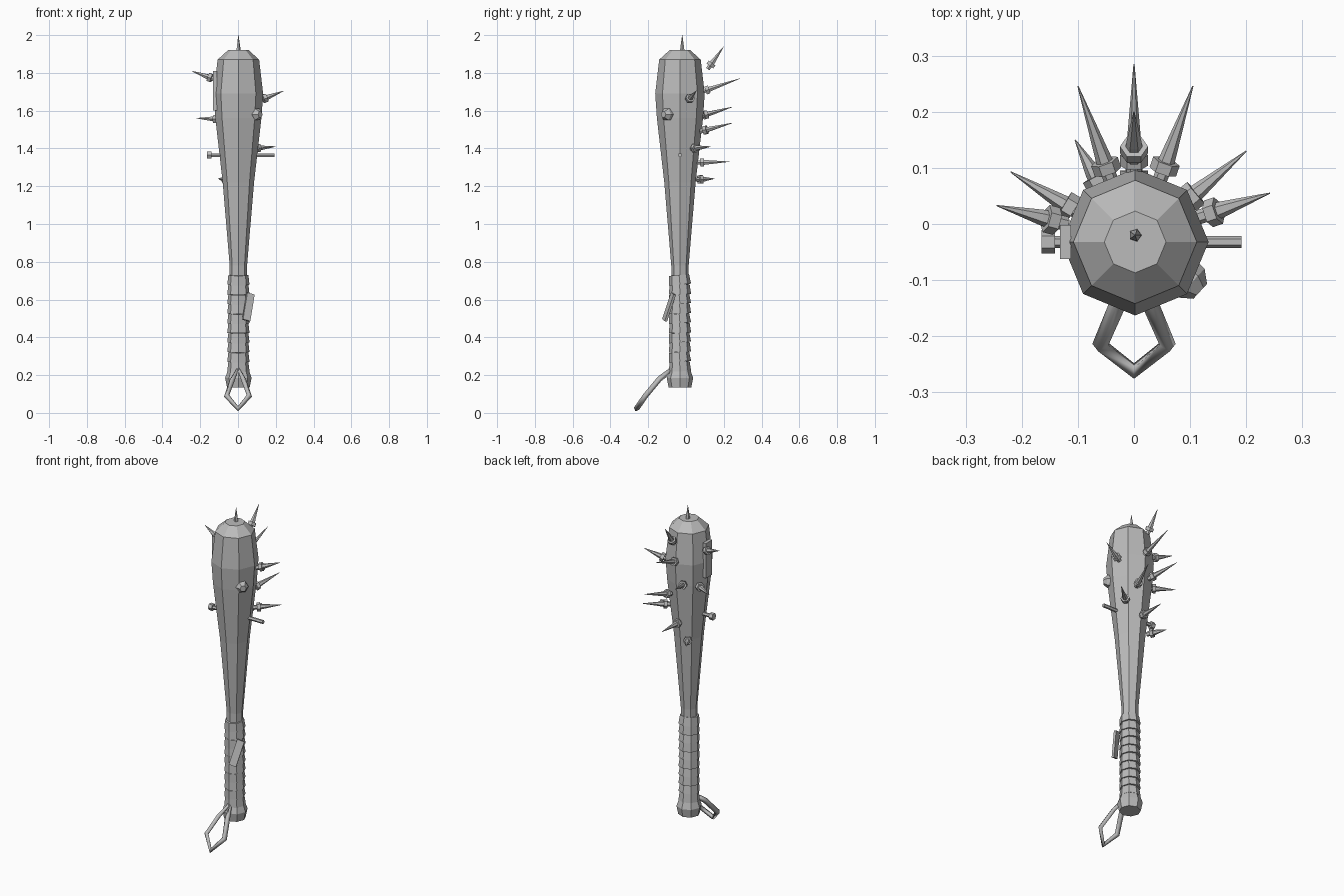
import bpy, bmesh, math
from mathutils import Vector, Matrix

if "Cube" in bpy.data.objects:
    bpy.data.objects.remove(bpy.data.objects["Cube"])

CY = -0.032  # depth of the club's axis
grey = bpy.data.materials.new("grey")
grey.diffuse_color = (0.5, 0.5, 0.5, 1)
grey.use_nodes = True
grey.node_tree.nodes["Principled BSDF"].inputs["Base Color"].default_value = grey.diffuse_color


def finish(name, bm):
    bmesh.ops.recalc_face_normals(bm, faces=bm.faces[:])
    mesh = bpy.data.meshes.new(name)
    bm.to_mesh(mesh)
    bm.free()
    mesh.materials.append(grey)
    ob = bpy.data.objects.new(name, mesh)
    bpy.context.collection.objects.link(ob)
    return ob


def lathe(bm, profile, sides=8, matrix=Matrix()):
    """Rings of (radius, height), capped at both ends."""
    rings = []
    for r, h in profile:
        rings.append([bm.verts.new(matrix @ Vector((
            r * math.cos(math.tau * i / sides),
            r * math.sin(math.tau * i / sides), h))) for i in range(sides)])
    for a, b in zip(rings, rings[1:]):
        for i in range(sides):
            j = (i + 1) % sides
            bm.faces.new((a[i], a[j], b[j], b[i]))
    bm.faces.new(rings[0][::-1])
    bm.faces.new(rings[-1])


def aim(base, tip):
    d = Vector(tip) - Vector(base)
    return Matrix.Translation(base) @ d.to_track_quat('Z', 'Y').to_matrix().to_4x4(), d.length


def box(name, loc, size, rot=(0, 0, 0)):
    bm = bmesh.new()
    bmesh.ops.create_cube(bm, size=1, matrix=Matrix.Diagonal((*size, 1)))
    ob = finish(name, bm)
    ob.location, ob.rotation_euler = loc, rot
    return ob


axis = Matrix.Translation((0.002, CY, 0))

# Club body, swelling towards the top
bm = bmesh.new()
lathe(bm, [(0.045, 0.18), (0.046, 0.78), (0.083, 1.22), (0.122, 1.56),
           (0.131, 1.69), (0.110, 1.87), (0.055, 1.92)], 8, axis)
finish("club_body", bm)

# Pommel
bm = bmesh.new()
lathe(bm, [(0.06, 0.135), (0.07, 0.185), (0.056, 0.225)], 8, axis)
finish("pommel", bm)

# Grip wrapped in slightly tilted, overlapping bands
bm = bmesh.new()
bands = 10
step = 0.51 / bands
for k in range(bands):
    m = Matrix.Translation((0.002, CY, 0.22 + k * step)) @ Matrix.Rotation(
        math.radians(5 if k % 2 else 2), 4, 'X')
    lathe(bm, [(0.059, 0), (0.053, step)], 8, m)
finish("grip_wrap", bm)

# Loose end of the wrap
box("wrap_tail", (0.055, -0.09, 0.56), (0.042, 0.014, 0.15),
    (math.radians(-14), math.radians(15), math.radians(20)))

# Spikes with collars: base point, tip point
spikes = [
    ((0, 0.115, 1.82), (0, 0.20, 1.94)),
    ((0, 0.085, 1.70), (0, 0.285, 1.77)),
    ((-0.04, 0.075, 1.57), (-0.10, 0.246, 1.62)),
    ((0.045, 0.075, 1.49), (0.105, 0.246, 1.535)),
    ((0, 0.055, 1.325), (0, 0.23, 1.33)),
    ((-0.05, 0.05, 1.235), (-0.105, 0.15, 1.24)),
    ((-0.09, 0.015, 1.555), (-0.22, 0.093, 1.56)),
    ((-0.12, 0.0, 1.765), (-0.245, 0.033, 1.81)),
    ((0.08, 0.03, 1.40), (0.20, 0.13, 1.41)),
    ((0.115, 0.012, 1.655), (0.242, 0.055, 1.705)),
]
bm = bmesh.new()
for base, tip in spikes:
    m, length = aim(base, tip)
    lathe(bm, [(0.013, 0), (0.013, 0.025)], 6, m)
    lathe(bm, [(0.025, 0.02), (0.025, 0.04)], 6, m)
    lathe(bm, [(0.015, 0.04), (0.014, 0.05), (0.001, length)], 6, m)
finish("spikes", bm)

# Small spike on the crown
bm = bmesh.new()
lathe(bm, [(0.013, 1.90), (0.011, 1.93), (0.001, 2.0)], 5,
      Matrix.Translation((0.002, -0.02, 0)))
finish("crown_spike", bm)

# Nail driven sideways through the club
bm = bmesh.new()
m, length = aim((-0.165, CY, 1.365), (0.192, CY, 1.365))
lathe(bm, [(0.021, 0), (0.021, 0.024)], 6, m)
lathe(bm, [(0.011, 0.02), (0.011, length)], 6, m)
finish("side_nail", bm)

# Splint on the left and chip on the front right
box("side_splint", (-0.122, CY, 1.705), (0.02, 0.06, 0.21))
bm = bmesh.new()
m, length = aim((0.08, -0.085, 1.58), (0.118, -0.12, 1.58))
lathe(bm, [(0.035, 0), (0.035, 0.03), (0.018, length)], 6, m)
finish("front_chip", bm)

# Hanging loop under the pommel, swept with a square section
curve = bpy.data.curves.new("hanging_loop", 'CURVE')
curve.dimensions = '3D'
curve.bevel_depth = 0.015
curve.bevel_resolution = 0
curve.materials.append(grey)
path = [(0, -0.065, 0.235), (-0.028, -0.14, 0.18), (-0.06, -0.215, 0.09), (0, -0.262, 0.022),
        (0.06, -0.215, 0.09), (0.028, -0.14, 0.18)]
spline = curve.splines.new('POLY')
spline.points.add(len(path) - 1)
for p, co in zip(spline.points, path):
    p.co = (*co, 1)
spline.use_cyclic_u = True
loop = bpy.data.objects.new("hanging_loop", curve)
bpy.context.collection.objects.link(loop)
bpy.context.view_layer.objects.active = loop
loop.select_set(True)
bpy.ops.object.convert(target='MESH')
